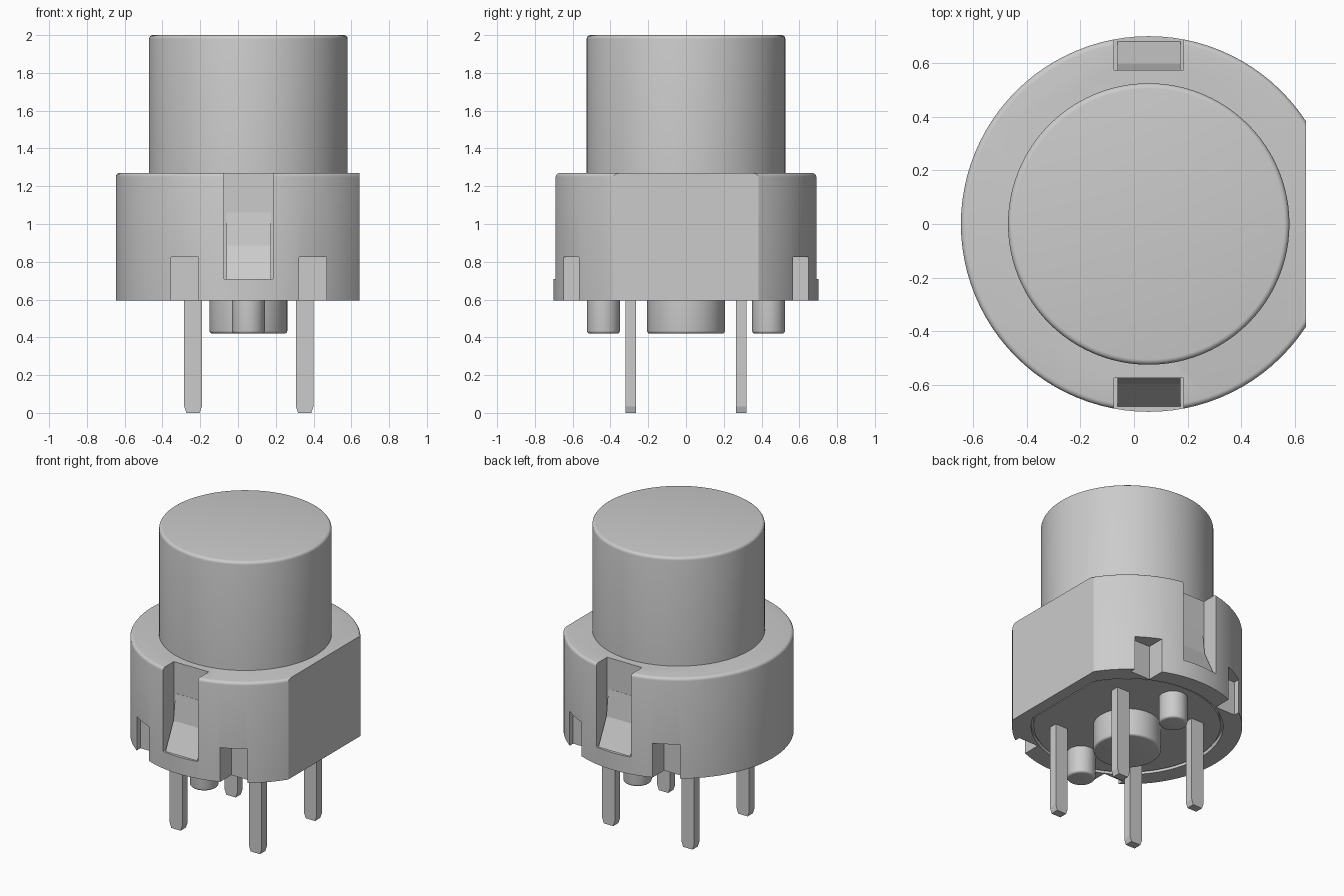
import bpy, bmesh, math
from mathutils import Vector

if "Cube" in bpy.data.objects:
    bpy.data.objects.remove(bpy.data.objects["Cube"])

CX = 0.055  # axis of the round parts
SEG = 96

grey = bpy.data.materials.new("light_grey")
grey.use_nodes = True
grey.diffuse_color = (0.6, 0.6, 0.6, 1)
grey.node_tree.nodes["Principled BSDF"].inputs["Base Color"].default_value = (0.6, 0.6, 0.6, 1)


def finish(name, bm):
    bmesh.ops.recalc_face_normals(bm, faces=bm.faces)
    mesh = bpy.data.meshes.new(name)
    bm.to_mesh(mesh)
    bm.free()
    mesh.materials.append(grey)
    ob = bpy.data.objects.new(name, mesh)
    bpy.context.collection.objects.link(ob)
    return ob


def activate(ob):
    bpy.ops.object.select_all(action='DESELECT')
    ob.select_set(True)
    bpy.context.view_layer.objects.active = ob


def smooth(ob):
    activate(ob)
    bpy.ops.object.shade_smooth_by_angle(angle=math.radians(30))


def cylinder(name, r, z0, z1, y=0, fillet=0, round_top=True):
    """Upright cylinder, one rim optionally rounded."""
    bm = bmesh.new()
    bmesh.ops.create_cone(bm, cap_ends=True, segments=SEG, radius1=r, radius2=r, depth=z1 - z0)
    bmesh.ops.translate(bm, verts=bm.verts, vec=(CX, y, (z0 + z1) / 2))
    if fillet:
        rim_z = z1 if round_top else z0
        rim = [e for e in bm.edges if all(abs(v.co.z - rim_z) < 1e-5 for v in e.verts)]
        bmesh.ops.bevel(bm, geom=rim, offset=fillet, segments=4, profile=0.5, affect='EDGES')
    return finish(name, bm)


def prism(name, points, axis, a, b):
    """Extrude a 2D outline along x (points are y,z) or y (points are x,z)."""
    bm = bmesh.new()
    place = (lambda p, q: Vector((q, p[0], p[1]))) if axis == 'x' else (lambda p, q: Vector((p[0], q, p[1])))
    face = bm.faces.new([bm.verts.new(place(p, a)) for p in points])
    ext = bmesh.ops.extrude_face_region(bm, geom=[face])
    moved = [g for g in ext["geom"] if isinstance(g, bmesh.types.BMVert)]
    bmesh.ops.translate(bm, verts=moved, vec=place((0, 0), b - a))
    return finish(name, bm)


def box(name, x0, x1, y0, y1, z0, z1):
    return prism(name, [(x0, z0), (x1, z0), (x1, z1), (x0, z1)], 'y', y0, y1)


def cut(target, cutter):
    activate(target)
    mod = target.modifiers.new("cut", 'BOOLEAN')
    mod.operation = 'DIFFERENCE'
    mod.solver = 'EXACT'
    mod.object = cutter
    bpy.ops.object.modifier_apply(modifier=mod.name)
    bpy.data.objects.remove(cutter)


# Housing: rounded drum with one flat side
housing = cylinder("housing", 0.702, 0.595, 1.27, fillet=0.02)
cut(housing, box("flat_cutter", 0.643, 1, -1, 1, 0, 2))

# Shallow recess under the housing, with the base plate inside it
recess = cylinder("recess_cutter", 0.585, 0.5, 0.625)
cut(recess, box("recess_flat", 0.565, 1, -1, 1, 0, 2))
cut(housing, recess)
base = cylinder("base_plate", 0.57, 0.603, 0.64)
cut(base, box("base_flat", 0.55, 1, -1, 1, 0, 2))

for side, end in ((-1, "front"), (1, "back")):
    # Latch slot and the bottom notches
    cut(housing, box("slot_cutter", CX - 0.13, CX + 0.13, side * 0.575, side, 0.71, 1.5))
    for x0 in (-0.355, 0.322):
        cut(housing, box("notch_cutter", x0, x0 + 0.147, side * 0.53, side, 0.4, 0.825))
    # Sloped latch inside the slot
    outline = [(0.55, 0.705), (0.685, 0.705), (0.675, 0.725), (0.598, 0.885), (0.576, 1.06), (0.55, 1.06)]
    prism(end + "_latch", [(side * y, z) for y, z in outline], 'x', CX - 0.117, CX + 0.119)
    # Locating pegs
    smooth(cylinder(end + "_peg", 0.087, 0.42, 0.62, y=side * 0.437, fillet=0.015, round_top=False))
    # Pins with chamfered tips
    for px, lr in ((-0.238, "right"), (0.353, "left")):
        w = 0.047
        tip = [(px - w, 0.62), (px - w, 0.035), (px - w + 0.012, 0), (px + w - 0.012, 0),
               (px + w, 0.035), (px + w, 0.62)]
        prism(f"{end}_{lr}_pin", tip, 'y', side * 0.265, side * 0.32)

smooth(housing)
smooth(base)

# Push button and centre boss
smooth(cylinder("button", 0.526, 1.25, 2.0, fillet=0.02))
smooth(cylinder("centre_boss", 0.206, 0.42, 0.62, fillet=0.015, round_top=False))
